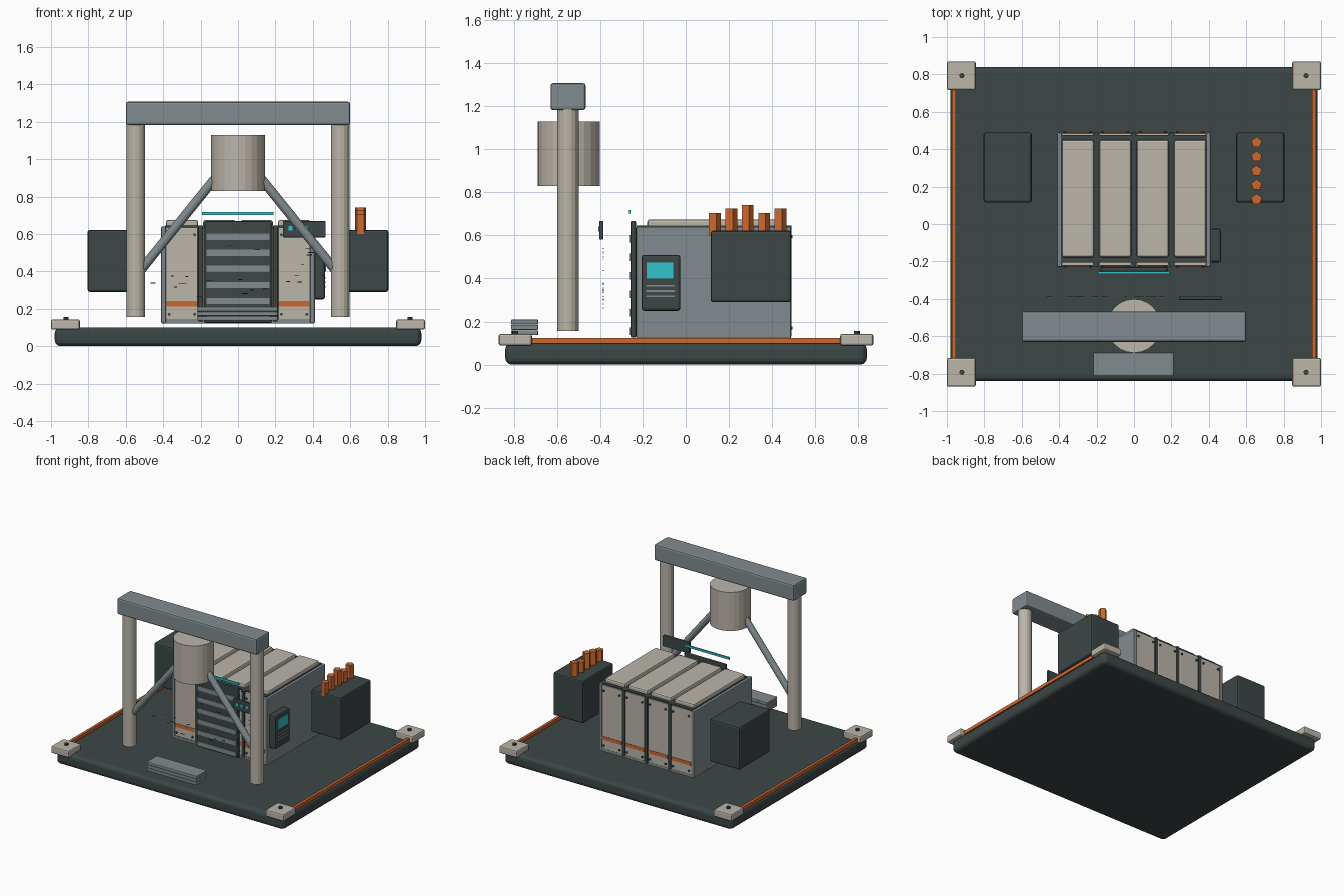
import bpy, math, random
from mathutils import Vector

if "Cube" in bpy.data.objects:
    bpy.data.objects.remove(bpy.data.objects["Cube"], do_unlink=True)


def material(name, r, g, b):
    m = bpy.data.materials.new(name)
    m.use_nodes = True
    m.diffuse_color = (r, g, b, 1)
    m.node_tree.nodes["Principled BSDF"].inputs["Base Color"].default_value = (r, g, b, 1)
    return m


DARK = material("dark slate", 0.045, 0.061, 0.061)
BEIGE = material("warm beige", 0.50, 0.465, 0.40)
GREY = material("steel grey", 0.22, 0.26, 0.275)
ORANGE = material("orange", 0.61, 0.14, 0.03)
CYAN = material("cyan glow", 0.03, 0.55, 0.60)


def finish(obj, name, mat, bevel=0, segments=2):
    obj.name = name
    obj.data.materials.append(mat)
    if bevel:
        mod = obj.modifiers.new("soft edges", "BEVEL")
        mod.width, mod.segments = bevel, segments
    return obj


def box(name, x, y, z, mat, bevel=0, segments=2):
    """Box from (min, max) ranges."""
    spans = (x, y, z)
    bpy.ops.mesh.primitive_cube_add(size=1, location=[sum(s) / 2 for s in spans])
    obj = bpy.context.object
    for v in obj.data.vertices:
        v.co = [c * (s[1] - s[0]) for c, s in zip(v.co, spans)]
    return finish(obj, name, mat, bevel, segments)


def rod(name, start, end, radius, mat, sides=16):
    """Cylinder between two points."""
    a, b = Vector(start), Vector(end)
    bpy.ops.mesh.primitive_cylinder_add(vertices=sides, radius=radius,
                                        depth=(b - a).length, location=(a + b) / 2)
    obj = bpy.context.object
    if abs((b - a).normalized().z) < 0.999:
        obj.rotation_euler = (b - a).to_track_quat("Z", "Y").to_euler()
    return finish(obj, name, mat)


def span(centre, half):
    return (centre - half, centre + half)


# Base slab, corner pads with bolts, side rails
box("base_slab", (-0.98, 0.98), (-0.84, 0.84), (0, 0.1), DARK, 0.03, 3)
for sx in (-1, 1):
    for sy in (-1, 1):
        box("corner_pad", span(sx * 0.923, 0.077), span(sy * 0.793, 0.077),
            (0.088, 0.143), BEIGE, 0.01)
        rod("pad_bolt", (sx * 0.92, sy * 0.793, 0.14), (sx * 0.92, sy * 0.793, 0.157),
            0.014, DARK, 8)
    box("side_rail", span(sx * 0.962, 0.01), (-0.72, 0.72), (0.098, 0.124), ORANGE)

# Housing: dark core between grey side plates
box("housing_core", (-0.39, 0.39), (-0.205, 0.475), (0.125, 0.645), DARK)
for sx in (-1, 1):
    box("housing_side", span(sx * 0.398, 0.013), (-0.23, 0.488), (0.122, 0.64), GREY, 0.006)
for y in ((-0.226, -0.2), (0.46, 0.485)):
    box("housing_sill", (-0.39, 0.39), y, (0.122, 0.142), GREY)

# Four panel bays, each with a roof panel and matching front and back panels
for i in range(4):
    cx = -0.3 + i * 0.2
    box("roof_panel", span(cx, 0.086), (-0.178, 0.45), (0.635, 0.675), BEIGE, 0.012)
    for sy, face in ((-1, -0.224), (1, 0.486)):
        box("wall_panel", span(cx, 0.086), sorted((face, face - sy * 0.025)),
            (0.14, 0.635), BEIGE, 0.006)
        box("wall_stripe", span(cx, 0.083), span(face, 0.003), (0.213, 0.24), ORANGE)
        for dx in (-0.068, 0.068):
            for z in (0.17, 0.595):
                rod("panel_bolt", (cx + dx, face, z), (cx + dx, face + sy * 0.008, z),
                    0.008, DARK, 8)
for cx in (-0.2, 0, 0.2):
    for y in ((-0.228, -0.2), (0.47, 0.489)):
        box("seam_strip", span(cx, 0.012), y, (0.13, 0.645), DARK)

# Front louvre grille with glowing bar above
box("louvre_plate", (-0.18, 0.18), (-0.255, -0.23), (0.125, 0.668), DARK, 0.008)
for i in range(6):
    z = 0.155 + i * 0.086
    box("louvre_slat", (-0.168, 0.168), (-0.262, -0.25), span(z, 0.017), GREY)
box("glow_bar", (-0.193, 0.19), (-0.267, -0.255), (0.702, 0.718), CYAN)

# Control panel on the left flank
box("control_panel", (0.405, 0.465), (-0.205, -0.025), (0.25, 0.51), DARK, 0.012)
box("control_screen", (0.462, 0.47), (-0.18, -0.057), (0.4, 0.475), CYAN)
for z in (0.318, 0.342, 0.366):
    box("control_line", (0.462, 0.469), (-0.183, -0.05), span(z, 0.004), GREY)

# Small indicator panel hung in front of the housing
box("indicator_panel", (0.24, 0.468), (-0.405, -0.385), (0.582, 0.668), DARK, 0.004)
for x in (0.28, 0.32, 0.36):
    box("indicator_light", span(x, 0.011), (-0.409, -0.403), span(0.63, 0.011), CYAN)

# Fine loose marks in front of the housing
random.seed(4)
for i in range(22):
    box("wear_mark", span(random.uniform(-0.5, 0.46), random.uniform(0.006, 0.018)),
        (-0.387, -0.384), span(random.uniform(0.25, 0.56), 0.002), DARK)

# Side cabinets and stepped exhaust pipes
for sx in (-1, 1):
    box("side_cabinet", span(sx * 0.675, 0.129), (0.115, 0.489), (0.29, 0.622), DARK, 0.012)
for i, top in enumerate((0.705, 0.725, 0.742, 0.705, 0.725)):
    y = 0.132 + i * 0.076
    rod("exhaust_pipe", (0.655, y, 0.6), (0.655, y, top), 0.03, ORANGE, 5)

# Gantry: posts, beam, hanging drum, diagonal braces
for sx in (-1, 1):
    rod("gantry_post", (sx * 0.547, -0.55, 0.157), (sx * 0.547, -0.55, 1.2), 0.05, BEIGE)
    rod("gantry_brace", (sx * 0.1, -0.55, 0.925), (sx * 0.525, -0.55, 0.4), 0.025, GREY, 12)
box("gantry_beam", (-0.6, 0.6), (-0.63, -0.467), (1.182, 1.307), GREY, 0.012)
rod("hanging_drum", (0, -0.545, 0.83), (0, -0.545, 1.13), 0.144, BEIGE, 24)

# Stacked front step
for z in (0.148, 0.173, 0.198):
    box("front_step", (-0.217, 0.212), (-0.813, -0.687), span(z, 0.0115), GREY, 0.005)
